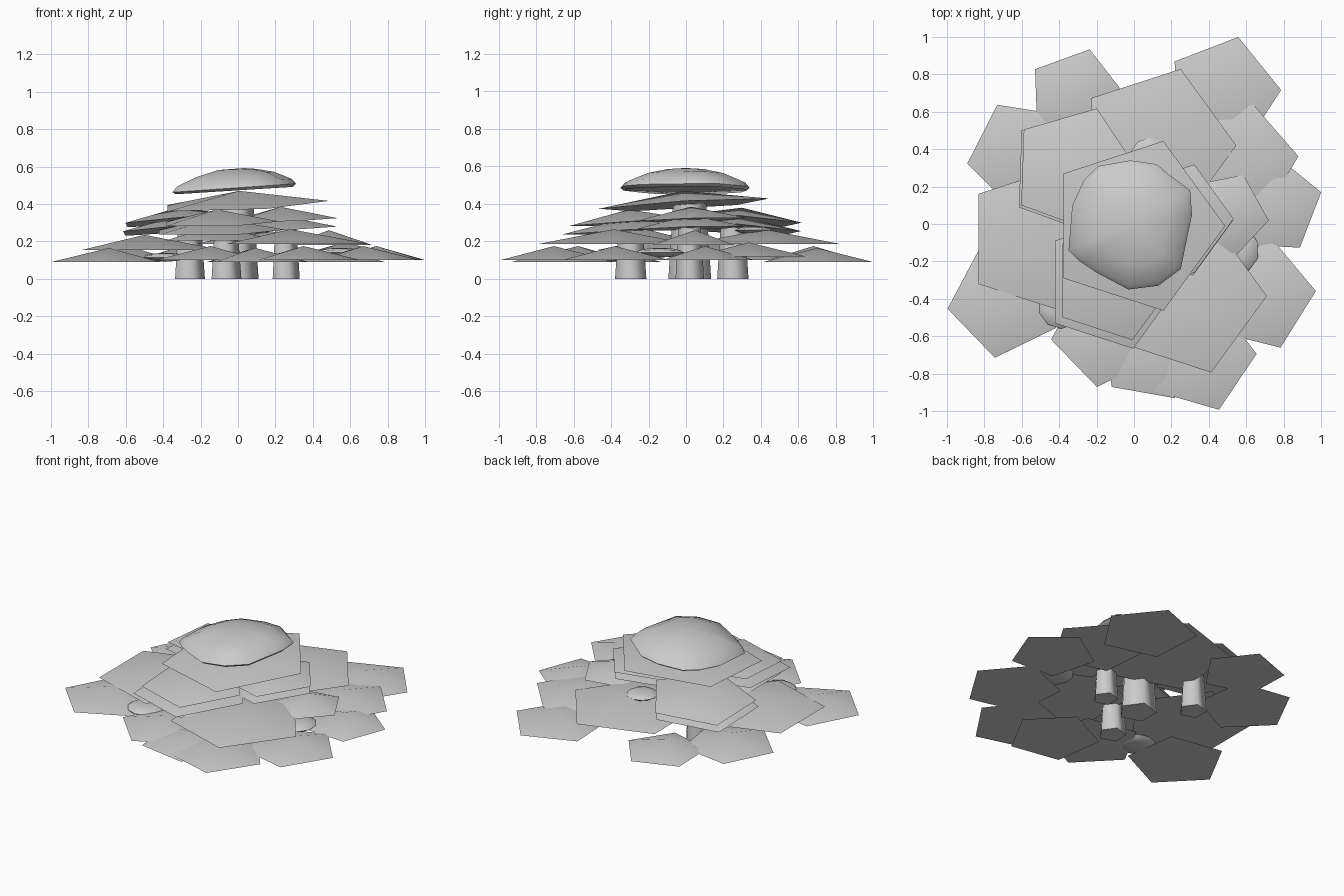
import bpy, bmesh, math
from math import cos, sin, radians, pi

cube = bpy.data.objects.get("Cube")
if cube:
    bpy.data.objects.remove(cube, do_unlink=True)

grey = bpy.data.materials.new("plain_grey")
grey.use_nodes = True
colour = (0.6, 0.6, 0.6, 1)
grey.diffuse_color = colour
grey.node_tree.nodes["Principled BSDF"].inputs["Base Color"].default_value = colour


def finish(name, bm, crease=35):
    """Turn a bmesh into a smooth shaded object with crisp rims."""
    bmesh.ops.recalc_face_normals(bm, faces=bm.faces)
    mesh = bpy.data.meshes.new(name)
    bm.to_mesh(mesh)
    bm.free()
    mesh.materials.append(grey)
    obj = bpy.data.objects.new(name, mesh)
    bpy.context.collection.objects.link(obj)
    bpy.ops.object.select_all(action="DESELECT")
    obj.select_set(True)
    bpy.context.view_layer.objects.active = obj
    bpy.ops.object.shade_smooth_by_angle(angle=radians(crease))


def loft(name, rings, tip=None, crease=35):
    """Skin a stack of rings; close with a tip point or a cap."""
    bm = bmesh.new()
    loops = [[bm.verts.new(p) for p in ring] for ring in rings]
    n = len(loops[0])
    for low, high in zip(loops, loops[1:]):
        for i in range(n):
            j = (i + 1) % n
            bm.faces.new((low[i], low[j], high[j], high[i]))
    bm.faces.new(loops[0][::-1])
    if tip:
        top = bm.verts.new(tip)
        for i in range(n):
            bm.faces.new((loops[-1][i], loops[-1][(i + 1) % n], top))
    else:
        bm.faces.new(loops[-1])
    finish(name, bm, crease)


def leaf_cone(name, x, y, z, r, turn, height, sx=0.0, sy=0.0):
    """Shallow five sided cone whose base slopes by sx and sy."""
    ring = []
    for i in range(5):
        a = radians(turn) + i * 2 * pi / 5
        dx, dy = r * cos(a), r * sin(a)
        ring.append((x + dx, y + dy, z + sx * dx + sy * dy))
    loft(name, [ring], (x - sx * height, y - sy * height, z + height))


def trunk(name, x, y, r, top):
    """Tapering five sided trunk with rounded shading."""
    rings = [[(x + r * s * cos(i * 2 * pi / 5),
               y + r * s * sin(i * 2 * pi / 5), top * t)
              for i in range(5)] for t, s in ((0, 1), (1, 0.75))]
    loft(name, rings, crease=80)


# Trunks
trunk("main_trunk", -0.01, 0.02, 0.12, 0.45)
trunk("side_trunk_left", 0.25, 0.02, 0.08, 0.32)
trunk("side_trunk_back", -0.265, 0.25, 0.088, 0.32)
trunk("side_trunk_front", -0.07, -0.295, 0.088, 0.3)

# Ground tier: x, y, base height, radius, turn
ground_tier = [
    (-0.69, -0.41, 0.09, 0.31, 260), (-0.595, 0.37, 0.10, 0.30, 117),
    (-0.31, 0.68, 0.10, 0.264, 74), (0.477, 0.70, 0.09, 0.31, 75),
    (0.568, 0.335, 0.12, 0.312, 77), (0.74, 0.10, 0.10, 0.27, 15),
    (0.67, -0.38, 0.10, 0.303, 4), (0.35, -0.705, 0.10, 0.306, -70),
    (0.09, -0.67, 0.09, 0.29, 224), (-0.146, -0.576, 0.10, 0.30, 260),
]
for i, (x, y, z, r, turn) in enumerate(ground_tier):
    leaf_cone(f"ground_leaf_{i + 1}", x, y, z, r, turn, 0.075)

# Middle tier
middle_tier = [
    (-0.5, -0.08, 0.155, 0.41, 216), (0.117, 0.42, 0.185, 0.43, 72),
    (0.28, -0.385, 0.185, 0.43, -72), (0.486, 0.048, 0.18, 0.236, -7),
    (-0.12, -0.29, 0.205, 0.33, 216),
]
for i, (x, y, z, r, turn) in enumerate(middle_tier):
    leaf_cone(f"middle_leaf_{i + 1}", x, y, z, r, turn, 0.08)

# Side stacks: x, y, base height, lower and upper radius, turn, slopes
side_stacks = {"back": (-0.325, 0.285, 0.265, 0.35, 0.345, 142, 0.08, -0.06),
               "front": (-0.12, -0.31, 0.255, 0.375, 0.335, 216, 0.02, 0.06),
               "left": (0.22, 0.02, 0.27, 0.31, 0.305, 0, 0.03, 0.03)}
for side, (x, y, z, low, high, turn, sx, sy) in side_stacks.items():
    for k, r in enumerate((low, high)):
        leaf_cone(f"{side}_stack_leaf_{k + 1}", x + 0.008 * k, y + 0.008 * k,
                  z + 0.045 * k, r, turn, 0.07, sx, sy)

# Crown leaf
leaf_cone("crown_leaf", 0.01, -0.01, 0.395, 0.477, 72, 0.075, 0.045, 0.06)

# Crown cap from one uneven outline
outline = [(0.31, 0.05), (0.30, 0.18), (0.18, 0.27), (0.12, 0.32), (-0.02, 0.34),
           (-0.19, 0.31), (-0.27, 0.23), (-0.33, 0.10), (-0.35, -0.14),
           (-0.29, -0.20), (-0.20, -0.26), (-0.03, -0.35), (0.13, -0.33),
           (0.25, -0.24)]
levels = [(0.6, 0.48, 0.04), (0.95, 0.473, 0.06), (1.0, 0.487, 0.07),
          (0.93, 0.515, 0.06), (0.62, 0.56, 0.04), (0.3, 0.585, 0.01)]
loft("crown_cap", [[(x * s, y * s, z + slope * x) for x, y in outline]
                   for s, z, slope in levels], (0.03, 0.0, 0.592), 75)

# Small flattened clumps among the leaves
clumps = [(-0.39, -0.44, 0.115, 0.12), (0.54, -0.14, 0.14, 0.13),
          (0.08, 0.36, 0.26, 0.1), (-0.28, 0.25, 0.33, 0.1)]
for i, (x, y, z, r) in enumerate(clumps):
    bm = bmesh.new()
    bmesh.ops.create_icosphere(bm, subdivisions=2, radius=r)
    bmesh.ops.scale(bm, vec=(1, 1, 0.2), verts=bm.verts)
    bmesh.ops.translate(bm, vec=(x, y, z), verts=bm.verts)
    finish(f"clump_{i + 1}", bm, 75)
